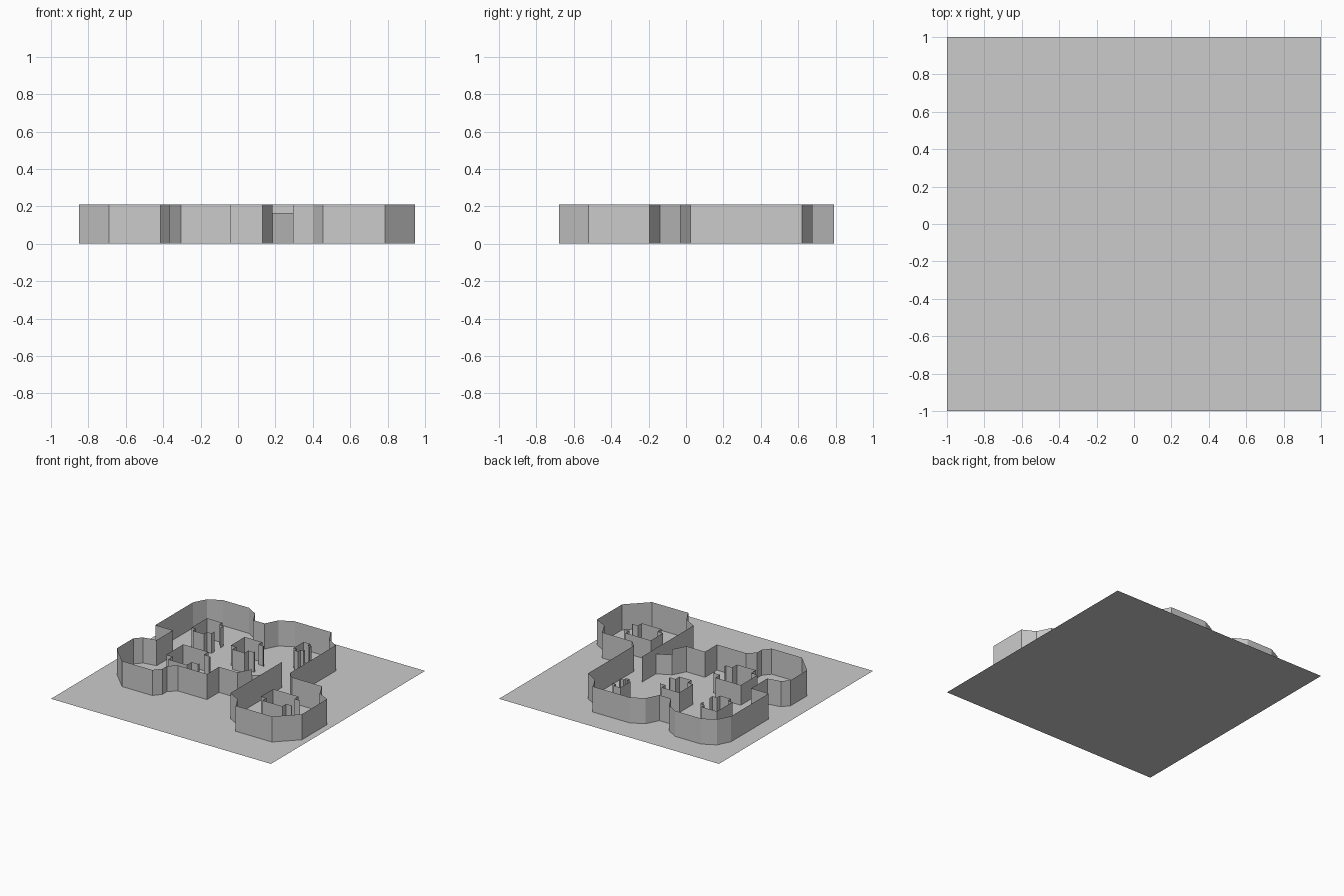
import bpy
import bmesh

WALL_TOP = 0.21
ROOM_TOP = 0.165

cube = bpy.data.objects.get("Cube")
if cube:
    bpy.data.objects.remove(cube, do_unlink=True)

gray = bpy.data.materials.new("plain gray")
gray.use_nodes = True
tone = (0.6, 0.6, 0.6, 1)
gray.diffuse_color = tone
gray.node_tree.nodes["Principled BSDF"].inputs["Base Color"].default_value = tone


def finish(name, bm):
    mesh = bpy.data.meshes.new(name)
    bm.to_mesh(mesh)
    bm.free()
    mesh.materials.append(gray)
    obj = bpy.data.objects.new(name, mesh)
    bpy.context.collection.objects.link(obj)
    return obj


def thin_wall(name, path, height):
    """Raise a plan path into a wall made of single flat sheets."""
    bm = bmesh.new()
    low = [bm.verts.new((x, y, 0)) for x, y in path]
    edges = [bm.edges.new(pair) for pair in zip(low, low[1:])]
    raised = bmesh.ops.extrude_edge_only(bm, edges=edges)["geom"]
    top = [g for g in raised if isinstance(g, bmesh.types.BMVert)]
    bmesh.ops.translate(bm, verts=top, vec=(0, 0, height))
    return finish(name, bm)


def room(name, x0, x1, y0, y1, notch):
    """Low room with stepped corners and a doorway in its +x side."""
    n = notch
    mid = (y0 + y1) / 2
    path = [(x1, mid - n), (x1, y0 + n), (x1 - n, y0 + n), (x1 - n, y0),
            (x0 + n, y0), (x0 + n, y0 + n), (x0, y0 + n), (x0, y1),
            (x1 - n, y1), (x1 - n, y1 - n), (x1, y1 - n), (x1, mid + n)]
    return thin_wall(name, path, ROOM_TOP)


# Ground sheet
bm = bmesh.new()
bmesh.ops.create_grid(bm, x_segments=1, y_segments=1, size=1)
finish("ground_sheet", bm)

# Front right lobe, running back along the east side
east = [(0.295, 0.15), (0.295, -0.52), (0.40, -0.575), (0.455, -0.68),
        (0.785, -0.68), (0.945, -0.52), (0.945, -0.195), (0.84, -0.14),
        (0.785, -0.03), (0.51, -0.03), (0.455, 0.025), (0.455, 0.62),
        (0.35, 0.68), (0.295, 0.79)]

# Back wall and back left lobe
back = [(-0.04, 0.79), (-0.145, 0.735), (-0.20, 0.63), (-0.305, 0.63),
        (-0.36, 0.735), (-0.455, 0.79), (-0.69, 0.79), (-0.795, 0.735),
        (-0.85, 0.63), (-0.85, 0.14), (-0.69, 0.14)]

# Front left lobe and front wall
west = [(-0.69, -0.07), (-0.80, -0.09), (-0.85, -0.145), (-0.85, -0.36),
        (-0.80, -0.41), (-0.69, -0.52), (-0.415, -0.52), (-0.365, -0.46),
        (-0.365, -0.40), (-0.305, -0.345), (-0.04, -0.345),
        (-0.04, -0.19), (0.13, -0.19), (0.185, -0.085)]

thin_wall("outer_wall", east + back + west, WALL_TOP)

# Lower stretch that links the front wall to the lobe
thin_wall("low_link_wall", [west[-1], (0.295, -0.03)], ROOM_TOP)

# Inner rooms
room("back_left_room", -0.66, -0.48, 0.30, 0.54, 0.04)
room("front_left_room", -0.54, -0.25, -0.22, 0.06, 0.06)
room("centre_room", -0.24, -0.03, 0.20, 0.43, 0.05)
room("east_room", 0.17, 0.26, 0.45, 0.61, 0.03)
room("front_right_room", 0.46, 0.74, -0.41, -0.20, 0.05)
